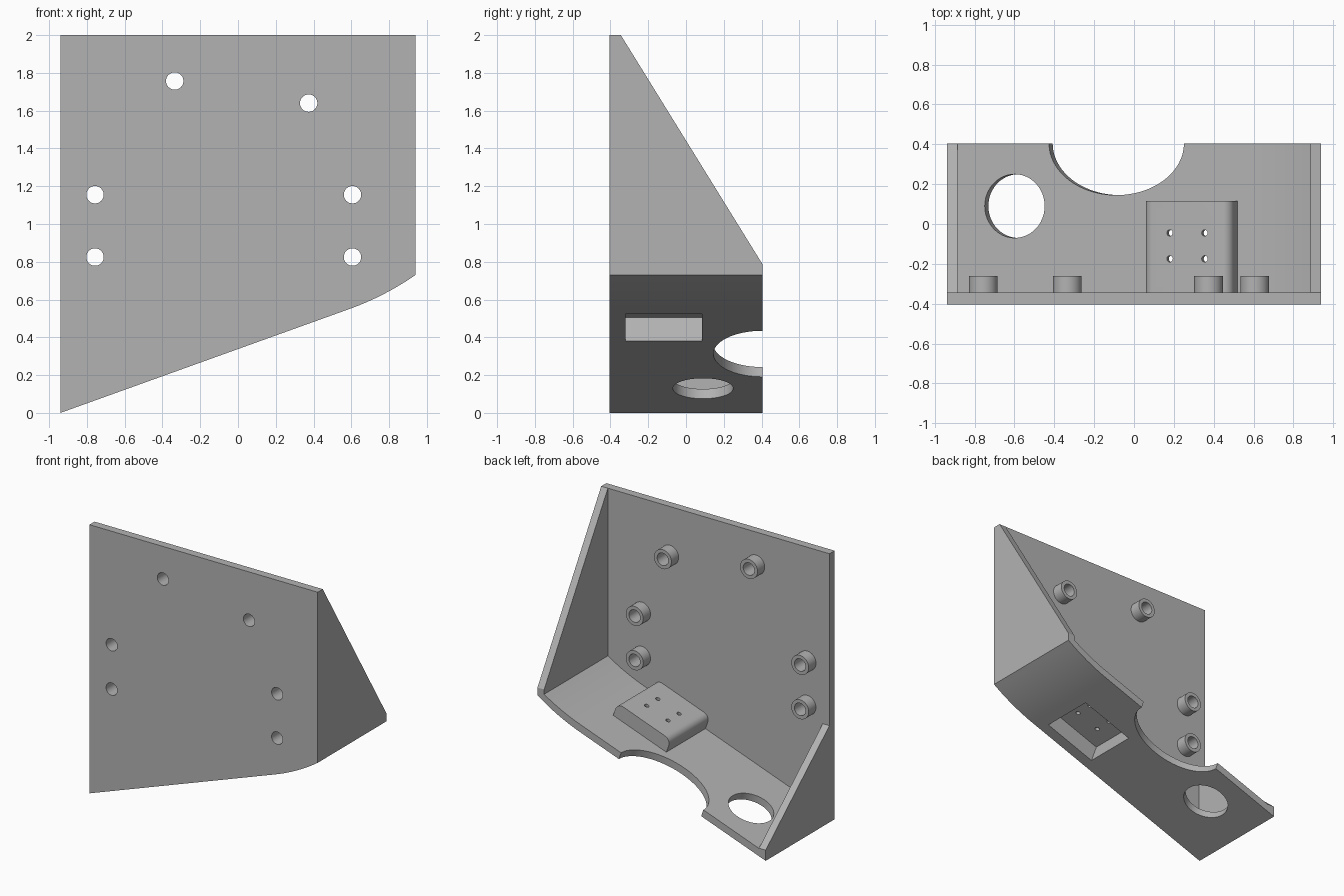
import bpy, bmesh, math
from mathutils import Matrix, Vector

if "Cube" in bpy.data.objects:
    bpy.data.objects.remove(bpy.data.objects["Cube"])

grey = bpy.data.materials.new("plain grey")
grey.use_nodes = True
grey.diffuse_color = (0.45, 0.45, 0.45, 1)
grey.node_tree.nodes["Principled BSDF"].inputs["Base Color"].default_value = (0.45, 0.45, 0.45, 1)

W, FRONT, INNER, BACK = 0.94, -0.405, -0.345, 0.405
TILT = math.atan2(0.55, 1.53)
# Frame of the sloping floor: x runs up the slope, z is its normal
SLOPE = Matrix.Translation((-W, 0, 0)) @ Matrix.Rotation(-TILT, 4, 'Y')


def finish(name, bm, matrix=Matrix()):
    bmesh.ops.recalc_face_normals(bm, faces=bm.faces)
    bm.transform(matrix)
    mesh = bpy.data.meshes.new(name)
    bm.to_mesh(mesh)
    bm.free()
    mesh.materials.append(grey)
    ob = bpy.data.objects.new(name, mesh)
    bpy.context.collection.objects.link(ob)
    return ob


def prism(name, profile, a, b, axis, matrix=Matrix()):
    """Extrude a 2D profile along x (profile is y, z) or y (profile is x, z)."""
    bm = bmesh.new()
    place = (lambda u, v: (a, u, v)) if axis == 'x' else (lambda u, v: (u, a, v))
    face = bm.faces.new([bm.verts.new(place(u, v)) for u, v in profile])
    new = bmesh.ops.extrude_face_region(bm, geom=[face])["geom"]
    move = Vector((b - a, 0, 0) if axis == 'x' else (0, b - a, 0))
    bmesh.ops.translate(bm, vec=move, verts=[g for g in new if isinstance(g, bmesh.types.BMVert)])
    return finish(name, bm, matrix)


def cylinder(name, rx, ry, depth, matrix, sides=48):
    bm = bmesh.new()
    bmesh.ops.create_cone(bm, cap_ends=True, segments=sides, radius1=1, radius2=1, depth=depth)
    return finish(name, bm, matrix @ Matrix.Diagonal((rx, ry, 1, 1)))


def cut(ob, cutters):
    bpy.context.view_layer.objects.active = ob
    for c in cutters:
        c.hide_render = True
        mod = ob.modifiers.new("cut", 'BOOLEAN')
        mod.operation, mod.solver, mod.object = 'DIFFERENCE', 'EXACT', c
        bpy.ops.object.modifier_apply(modifier=mod.name)


def smooth(ob):
    bpy.ops.object.select_all(action='DESELECT')
    ob.select_set(True)
    bpy.context.view_layer.objects.active = ob
    bpy.ops.object.shade_smooth_by_angle(angle=math.radians(30))


# Lower edge: straight slope that curls up at the left end
start, bend, end = Vector((0.59, 0.55)), Vector((0.775, 0.6165)), Vector((W, 0.73))
lower = [Vector((-W, 0))]
for i in range(13):
    t = i / 12
    lower.append(start * (1 - t) ** 2 + bend * 2 * t * (1 - t) + end * t * t)

# Front plate
front_plate = prism("front_plate", lower + [(W, 2), (-W, 2)], FRONT, INNER, 'y')

# Floor
upper = [(p.x, p.y + 0.058) for p in reversed(lower)]
floor = prism("floor", lower + upper, INNER, BACK, 'y')

# Side walls
prism("left_wall", [(INNER, 0.75), (BACK, 0.75), (BACK, 0.787), (INNER, 2)], 0.885, W, 'x')
prism("right_wall", [(INNER, 0.03), (BACK, 0.03), (BACK, 0.08), (INNER, 0.72)], -W, -0.885, 'x')

# Raised mount with rounded upper edges
s0, s1, top, r = 1.105, 1.571, 0.162, 0.05
outline = [(s0, 0.03), (s1, 0.03)]
for cx, first in ((s1 - r, 0), (s0 + r, 90)):
    for i in range(9):
        a = math.radians(first + i * 90 / 8)
        outline.append((cx + r * math.cos(a), top - r + r * math.sin(a)))
mount = prism("raised_mount", outline, INNER - 0.01, 0.115, 'y', SLOPE)

# Openings in the floor and mount
pocket = prism("pocket_cutter", [(1.127, -0.1), (1.545, -0.1), (1.545, 0.132), (1.127, 0.132)],
               -0.32, 0.085, 'y', SLOPE)
round_hole = cylinder("hole_cutter", 0.16, 0.16, 0.4, SLOPE @ Matrix.Translation((0.382, 0.09, 0)))
notch = cylinder("notch_cutter", 0.36, 0.26, 0.4, SLOPE @ Matrix.Translation((0.925, BACK, 0)), 96)
screws = [cylinder("screw_cutter", 0.016, 0.016, 0.3, SLOPE @ Matrix.Translation((s, y, 0.15)), 20)
          for s in (1.248, 1.434) for y in (-0.175, -0.045)]
cut(floor, [pocket, round_hole, notch])
cut(mount, [pocket] + screws)

# Bosses with through holes
helpers = [pocket, round_hole, notch] + screws
bosses = []
for x, z in ((-0.757, 0.825), (-0.757, 1.155), (-0.335, 1.757),
             (0.374, 1.64), (0.606, 0.825), (0.606, 1.155)):
    turn = Matrix.Rotation(math.radians(90), 4, 'X')
    boss = cylinder("boss", 0.072, 0.072, 0.095, Matrix.Translation((x, -0.3075, z)) @ turn)
    bore = cylinder("bore_cutter", 0.046, 0.046, 0.6, Matrix.Translation((x, -0.35, z)) @ turn)
    cut(boss, [bore])
    cut(front_plate, [bore])
    bosses.append(boss)
    helpers.append(bore)

for h in helpers:
    bpy.data.objects.remove(h)
for ob in [front_plate, floor, mount] + bosses:
    smooth(ob)
